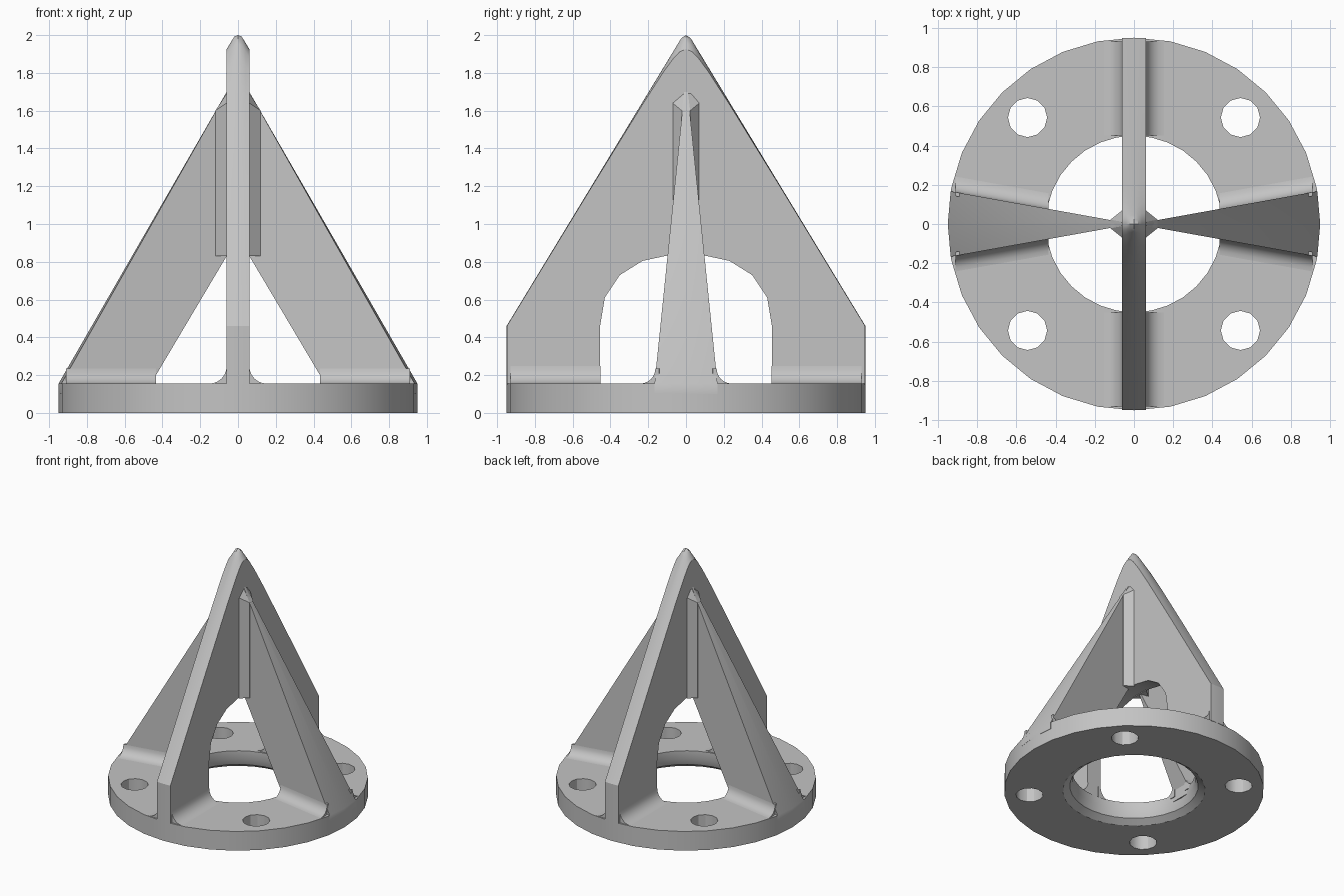
import bpy
import bmesh
from math import sin, cos, pi, sqrt, radians

cube = bpy.data.objects.get("Cube")
if cube:
    bpy.data.objects.remove(cube, do_unlink=True)

grey = bpy.data.materials.new("plain_grey")
grey.use_nodes = True
grey.diffuse_color = (0.55, 0.55, 0.55, 1)
grey.node_tree.nodes["Principled BSDF"].inputs["Base Color"].default_value = (0.55, 0.55, 0.55, 1)

FLOOR = 0.155      # top of the flange
RADIUS = 0.95      # flange radius
HALF = 0.06        # half thickness of the main plate


def loft(name, sections, closed=False):
    """Skin a row of equal loops, capped at the ends or closed into a ring."""
    bm = bmesh.new()
    rows = [[bm.verts.new(p) for p in s] for s in sections]
    n = len(rows[0])
    pairs = list(zip(rows, rows[1:]))
    if closed:
        pairs.append((rows[-1], rows[0]))
    else:
        bm.faces.new(rows[0])
        bm.faces.new(rows[-1])
    for a, b in pairs:
        for i in range(n):
            j = (i + 1) % n
            bm.faces.new((a[i], a[j], b[j], b[i]))
    bmesh.ops.remove_doubles(bm, verts=bm.verts, dist=1e-5)
    bmesh.ops.recalc_face_normals(bm, faces=bm.faces)
    mesh = bpy.data.meshes.new(name)
    bm.to_mesh(mesh)
    bm.free()
    mesh.materials.append(grey)
    ob = bpy.data.objects.new(name, mesh)
    bpy.context.collection.objects.link(ob)
    return ob


def activate(ob):
    bpy.ops.object.select_all(action='DESELECT')
    ob.select_set(True)
    bpy.context.view_layer.objects.active = ob


def smooth(ob):
    activate(ob)
    bpy.ops.object.shade_smooth_by_angle(angle=radians(30))


# Flange: turned ring with a flared lower bore
ring = [(RADIUS, 0), (RADIUS, FLOOR), (0.45, FLOOR), (0.45, 0.09), (0.47, 0.035), (0.52, 0)]
steps = 32
flange = loft("flange", [[(r * cos(2 * pi * k / steps), r * sin(2 * pi * k / steps), z)
                          for r, z in ring] for k in range(steps)], closed=True)

# Bolt holes
for sx in (-1, 1):
    for sy in (-1, 1):
        bpy.ops.mesh.primitive_cylinder_add(vertices=12, radius=0.1, depth=0.6,
                                            location=(sx * 0.543, sy * 0.543, 0.08))
        cutter = bpy.context.object
        cutter.name = "bolt_hole_cutter"
        cutter.hide_render = True
        activate(flange)
        mod = flange.modifiers.new("bolt_hole", 'BOOLEAN')
        mod.operation = 'DIFFERENCE'
        mod.solver = 'EXACT'
        mod.object = cutter
        bpy.ops.object.modifier_apply(modifier=mod.name)
        bpy.data.objects.remove(cutter, do_unlink=True)
smooth(flange)

# Main plate: arched slab with a conical outer edge and tip
SHOULDER, TIP = 0.46, 0.015
SLOPE = (RADIUS - TIP) / (2 - SHOULDER)
arch = [(0.455, 0.15), (0.455, SHOULDER), (0.43, 0.61), (0.35, 0.73), (0.23, 0.805), (0.09, 0.835)]


def plate_section(x):
    top = 2 - max(abs(x) - TIP, 0) / SLOPE
    edge = [(sqrt(RADIUS ** 2 - x * x), 0.15)]
    for f in (0, 0.5, 0.8, 0.92, 0.97, 0.99):
        z = SHOULDER + (top - SHOULDER) * f
        r = TIP + (2 - z) * SLOPE
        edge.append((sqrt(max(r * r - x * x, 0)), z))
    outline = edge + [(0, top)] + [(-y, z) for y, z in reversed(edge)]
    outline += [(-y, z) for y, z in arch] + arch[::-1]
    return [(x, y, z) for y, z in outline]


smooth(loft("main_plate", [plate_section(HALF * k / 3) for k in range(-3, 4)]))


def rib_half_width(x):
    return 0.02 + (x - 0.12) * 0.18


def fillet(name, start, end, out, radius):
    """Concave strip along the floor from start to end, spreading towards out."""
    arc = [(radius * (1 - sin(t * pi / 12)), radius * (1 - cos(t * pi / 12))) for t in range(7)]
    arc += [(-0.02, radius), (-0.02, -0.02), (radius, -0.02)]
    smooth(loft(name, [[(p[0] + out[0] * u, p[1] + out[1] * u, FLOOR + v) for u, v in arc]
                       for p in (start, end)]))


for sx, side in ((1, "left"), (-1, "right")):
    # Tapered side rib, rounded slightly on its outer edge
    profile = [(0.44, 0.1), (RADIUS, 0.1), (RADIUS, FLOOR), (0.05, 1.717), (0.05, 0.847), (0.44, 0.19)]
    sections = []
    for k in (-1, 0, 1):
        loop = []
        for x, z in profile:
            if k and x == RADIUS:
                x -= 0.015
            loop.append((sx * x, k * rib_half_width(x), z))
        sections.append(loop)
    smooth(loft(side + "_rib", sections))

    # Corner gusset where the rib meets the plate
    kite = [(0.05, -0.07), (HALF, -0.07), (0.12, -0.022), (0.12, 0.022), (HALF, 0.07), (0.05, 0.07)]
    low = [(sx * x, y, 0.83) for x, y in kite]
    high = [(sx * x, y, 1.6 if x > 0.1 else 1.64) for x, y in kite]
    crown = [(sx * 0.05, y * 0.4, 1.705) for x, y in kite]
    loft(side + "_corner_gusset", [low, high, crown])

    # Floor fillets beside the rib and the plate
    for sy, end in ((-1, "front"), (1, "back")):
        fillet(side + "_" + end + "_rib_fillet",
               (sx * 0.435, sy * rib_half_width(0.435)),
               (sx * 0.91, sy * rib_half_width(0.91)), (0, sy), 0.08)
        fillet(side + "_" + end + "_plate_fillet",
               (sx * HALF, sy * 0.452), (sx * HALF, sy * 0.93), (sx, 0), 0.092)
